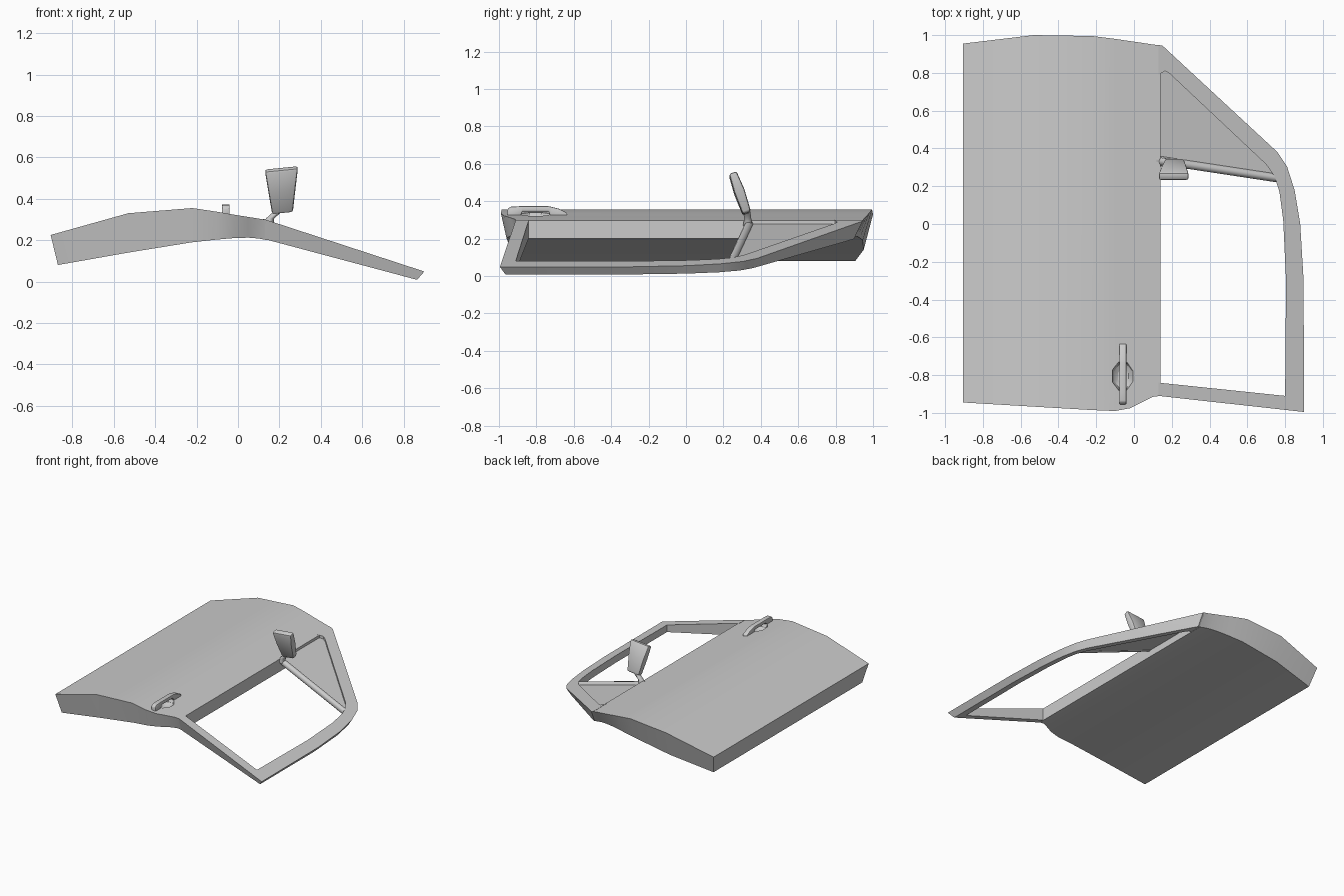
import bpy, bmesh, math
from mathutils import Vector

if "Cube" in bpy.data.objects:
    bpy.data.objects.remove(bpy.data.objects["Cube"], do_unlink=True)

grey = bpy.data.materials.new("light grey")
grey.use_nodes = True
grey.diffuse_color = (0.6, 0.6, 0.6, 1)
grey.node_tree.nodes["Principled BSDF"].inputs["Base Color"].default_value = (0.6, 0.6, 0.6, 1)


def loft(name, rings, bevel=0, angle=30):
    """Skin a list of equal-sized point rings and cap both ends."""
    bm = bmesh.new()
    loops = [[bm.verts.new(p) for p in ring] for ring in rings]
    n = len(loops[0])
    for a, b in zip(loops, loops[1:]):
        for i in range(n):
            j = (i + 1) % n
            bm.faces.new((a[i], a[j], b[j], b[i]))
    bm.faces.new(loops[0][::-1])
    bm.faces.new(loops[-1])
    bmesh.ops.recalc_face_normals(bm, faces=bm.faces)
    mesh = bpy.data.meshes.new(name)
    bm.to_mesh(mesh)
    bm.free()
    mesh.materials.append(grey)
    obj = bpy.data.objects.new(name, mesh)
    bpy.context.collection.objects.link(obj)
    if bevel:
        mod = obj.modifiers.new("soft edges", 'BEVEL')
        mod.width, mod.segments = bevel, 2
        apply(obj, mod)
    smooth(obj, angle)
    return obj


def activate(obj):
    bpy.ops.object.select_all(action='DESELECT')
    obj.select_set(True)
    bpy.context.view_layer.objects.active = obj


def apply(obj, mod):
    activate(obj)
    bpy.ops.object.modifier_apply(modifier=mod.name)


def smooth(obj, angle):
    activate(obj)
    bpy.ops.object.shade_smooth_by_angle(angle=math.radians(angle))


def slope(x):
    """Height of the outer window frame surface."""
    return 0.297 - 0.327 * (x - 0.14)


# Curved door panel: x, top z, bottom z, front y, back y
stations = [(-0.905, 0.225, 0.08, -0.945, 0.955), (-0.53, 0.33, 0.14, -0.967, 1.0),
            (-0.22, 0.355, 0.19, -0.985, 0.995), (-0.1, 0.337, 0.203, -0.99, 0.98),
            (-0.02, 0.323, 0.21, -0.975, 0.968), (0.05, 0.312, 0.212, -0.94, 0.958),
            (0.1, 0.304, 0.208, -0.915, 0.95), (0.14, 0.297, 0.2, -0.91, 0.946)]
rings = []
for x, top, low, y0, y1 in stations:
    xl = x + 0.035 if x < -0.9 else x
    rings.append([(x, y0, top), (x, y1, top), (xl, y1 - 0.05, low), (xl, y0 + 0.03, low)])
panel = loft("door_panel", rings)

# Scooped pocket behind the handle
cutter = loft("pocket_cutter", [
    [(-0.058 + s * 0.06 * math.cos(a), -0.805 + s * 0.081 * math.sin(a), z)
     for a in [math.pi * (k + 0.5) / 4 for k in range(8)]]
    for s, z in ((1.1, 0.37), (1, 0.33), (0.85, 0.31), (0.5, 0.295))])
cut = panel.modifiers.new("pocket", 'BOOLEAN')
cut.operation, cut.object, cut.solver = 'DIFFERENCE', cutter, 'EXACT'
apply(panel, cut)
bpy.data.objects.remove(cutter, do_unlink=True)
smooth(panel, 30)

# Window frame, swept between an outer and an inner outline
outer = [(0.13, -0.91), (0.9, -0.995), (0.898, -0.3), (0.88, 0), (0.85, 0.18), (0.81, 0.305),
         (0.76, 0.38), (0.22, 0.88), (0.15, 0.945), (0.13, 0.947)]
inner = [(0.13, -0.84), (0.8, -0.91), (0.805, -0.3), (0.79, 0.02), (0.77, 0.17), (0.745, 0.25),
         (0.70, 0.315), (0.19, 0.795), (0.165, 0.81), (0.13, 0.79)]
rings = []
for (ox, oy), (ix, iy) in zip(outer, inner):
    def depth(x):
        return 0.095 - 0.06 * (x - 0.14)
    d = (Vector((ix, iy)) - Vector((ox, oy))) * 0.35
    bx, by = ox + d.x, oy + d.y
    rings.append([(ox, oy, slope(ox)), (ix, iy, slope(ix)),
                  (ix, iy, slope(ix) - depth(ix)), (bx, by, slope(bx) - depth(bx))])
loft("window_frame", rings)

# Filled quarter panel behind the divider
corner = [(0.13, 0.33), (0.13, 0.81), (0.17, 0.815), (0.72, 0.31), (0.76, 0.235)]
loft("quarter_panel", [[(x, y, slope(x) - d) for x, y in corner] for d in (0.02, 0.045)])

# Rounded divider bar
ends = [(0.12, 0.34), (0.76, 0.243)]
loft("window_divider", [
    [(x, y + 0.023 * math.cos(a), slope(x) - 0.025 + 0.025 * math.sin(a))
     for a in [math.tau * k / 12 for k in range(12)]] for x, y in ends], angle=40)

# Pull handle: y, underside z, top z
grip = [(-0.955, 0.31, 0.355), (-0.94, 0.31, 0.37), (-0.89, 0.31, 0.373), (-0.875, 0.345, 0.373),
        (-0.735, 0.345, 0.373), (-0.72, 0.31, 0.37), (-0.68, 0.31, 0.36), (-0.635, 0.31, 0.338)]
loft("door_handle", [[(-0.078, y, lo), (-0.04, y, lo), (-0.04, y, hi), (-0.078, y, hi)]
                     for y, lo, hi in grip], bevel=0.006, angle=40)

# Mirror housing: centre x, y, z, half width, half thickness
levels = [(0.215, 0.325, 0.335, 0.05, 0.022), (0.212, 0.285, 0.45, 0.066, 0.027),
          (0.21, 0.25, 0.546, 0.08, 0.02)]
loft("mirror_housing", [
    [(x + sx * w, y + sy * t, z + sx * w * 0.1 + sy * t * 0.35)
     for sx, sy in ((-1, -1), (1, -1), (1, 1), (-1, 1))]
    for x, y, z, w, t in levels], bevel=0.012, angle=40)

# Short mirror stem
loft("mirror_stem", [
    [(x + r * math.cos(a), y + r * math.sin(a), z) for a in [math.tau * k / 10 for k in range(10)]]
    for x, y, z, r in ((0.145, 0.33, 0.27, 0.026), (0.155, 0.33, 0.305, 0.02),
                       (0.2, 0.325, 0.345, 0.02))], angle=40)
